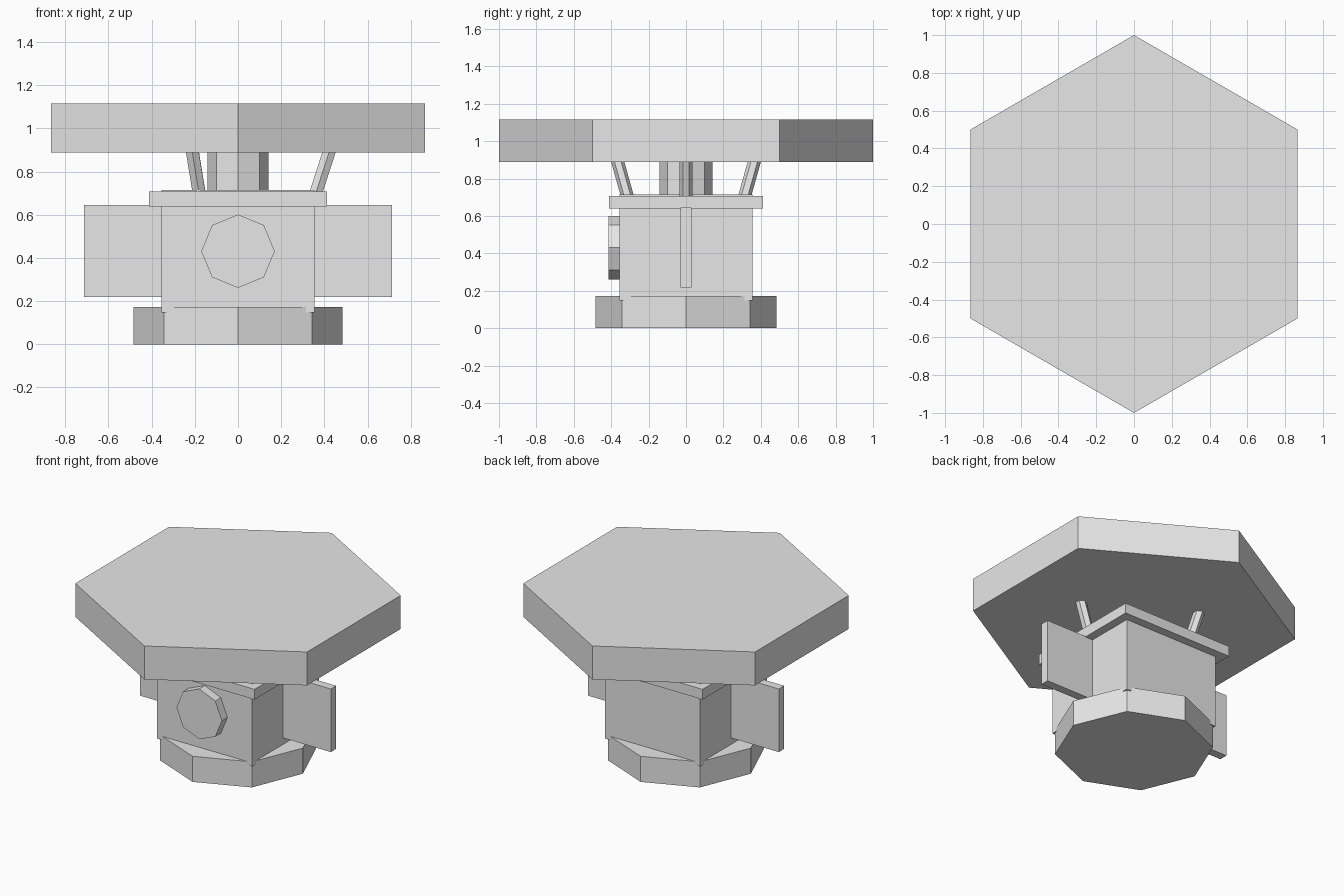
import bpy
from math import pi, sin, cos
from mathutils import Vector

if "Cube" in bpy.data.objects:
    bpy.data.objects.remove(bpy.data.objects["Cube"])

grey = bpy.data.materials.new("plain grey")
grey.diffuse_color = (0.8, 0.8, 0.8, 1)
grey.use_nodes = True
grey.node_tree.nodes["Principled BSDF"].inputs["Base Color"].default_value = grey.diffuse_color


def finish(name):
    ob = bpy.context.object
    ob.name = name
    ob.data.materials.append(grey)
    return ob


def box(name, x0, x1, y0, y1, z0, z1):
    bpy.ops.mesh.primitive_cube_add(
        size=1, location=((x0 + x1) / 2, (y0 + y1) / 2, (z0 + z1) / 2))
    ob = finish(name)
    ob.scale = (x1 - x0, y1 - y0, z1 - z0)
    return ob


def prism(name, sides, radius, start, end):
    """Flat-sided cylinder running from start to end."""
    a, b = Vector(start), Vector(end)
    bpy.ops.mesh.primitive_cylinder_add(
        vertices=sides, radius=radius, depth=(b - a).length, location=(a + b) / 2)
    ob = finish(name)
    ob.rotation_euler = Vector((0, 0, 1)).rotation_difference(b - a).to_euler()
    return ob


# Pedestal
prism("base", 8, 0.485, (0, 0, 0), (0, 0, 0.173))
box("body", -0.355, 0.355, -0.355, 0.355, 0.148, 0.714)
box("collar_plate", -0.413, 0.413, -0.413, 0.413, 0.639, 0.708)

# Side fins and front disc
for side, s in (("left", -1), ("right", 1)):
    xs = sorted((s * 0.34, s * 0.714))
    box(side + "_fin", xs[0], xs[1], -0.0285, 0.0285, 0.218, 0.644)
prism("front_disc", 8, 0.17, (0, -0.34, 0.431), (0, -0.414, 0.431))

# Central post and three splayed struts under the top
prism("post", 8, 0.141, (0, 0, 0.68), (0, 0, 0.9))
for i in range(3):
    t = i * 2 * pi / 3
    prism("strut_%d" % (i + 1), 6, 0.034,
          (0.295 * cos(t), 0.295 * sin(t), 0.5),
          (0.425 * cos(t), 0.425 * sin(t), 0.9))

# Hexagonal top slab
prism("top_slab", 6, 1.0, (0, 0, 0.889), (0, 0, 1.115))
